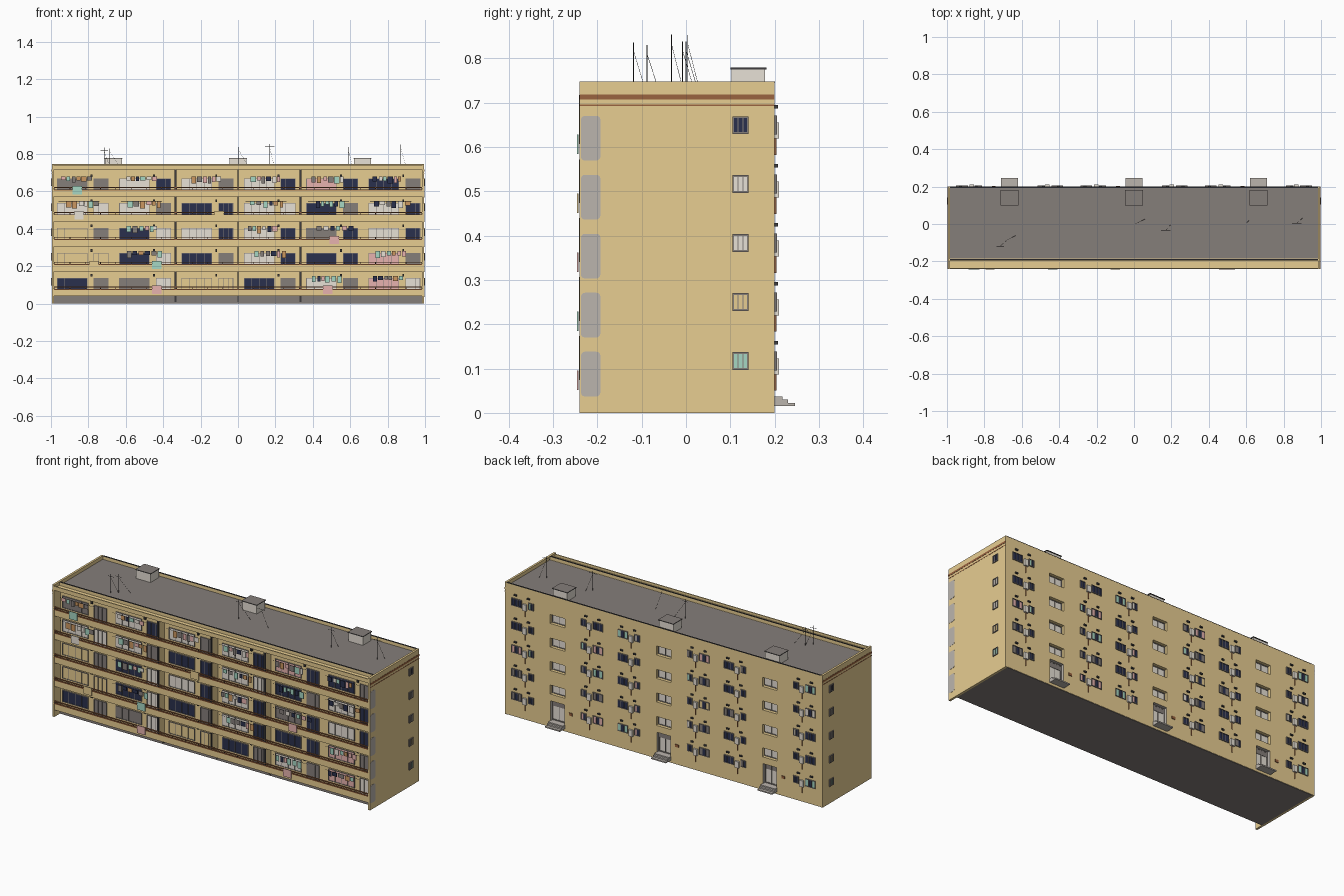
import bpy, bmesh, random
from mathutils import Vector

random.seed(7)
cube = bpy.data.objects.get("Cube")
if cube:
    bpy.data.objects.remove(cube)

COLOURS = {
    "wall": (0.80, 0.61, 0.285), "roof_grey": (0.235, 0.21, 0.195),
    "pale": (0.80, 0.75, 0.67), "dark_metal": (0.05, 0.048, 0.05),
    "brown": (0.32, 0.125, 0.05), "navy": (0.023, 0.03, 0.075),
    "teal": (0.38, 0.68, 0.55), "pink": (0.80, 0.45, 0.43),
    "concrete": (0.50, 0.46, 0.42), "ochre": (0.60, 0.31, 0.12),
}
NAMES = list(COLOURS)
for name, rgb in COLOURS.items():
    m = bpy.data.materials.new(name)
    m.use_nodes = True
    m.diffuse_color = (*rgb, 1)
    m.node_tree.nodes["Principled BSDF"].inputs["Base Color"].default_value = (*rgb, 1)


class Part:
    """A mesh gathered from coloured boxes."""

    def __init__(self, name):
        self.name, self.bm = name, bmesh.new()

    def box(self, x0, x1, y0, y1, z0, z1, colour="wall", top=None, bevel=0):
        geo = bmesh.ops.create_cube(self.bm, size=1)
        size = Vector((x1 - x0, y1 - y0, z1 - z0))
        mid = Vector((x0 + x1, y0 + y1, z0 + z1)) / 2
        for v in geo["verts"]:
            v.co = Vector(a * b for a, b in zip(v.co, size)) + mid
        for f in {f for v in geo["verts"] for f in v.link_faces}:
            up = top and f.calc_center_median().z > z1 - 1e-5
            f.material_index = NAMES.index(top if up else colour)
        if bevel:
            edges = {e for v in geo["verts"] for e in v.link_edges
                     if abs(e.verts[0].co.x - e.verts[1].co.x) > 1e-4}
            bmesh.ops.bevel(self.bm, geom=list(edges), offset=bevel, segments=3,
                            profile=0.5, affect="EDGES")

    def done(self):
        self.bm.normal_update()
        mesh = bpy.data.meshes.new(self.name)
        self.bm.to_mesh(mesh)
        self.bm.free()
        for n in NAMES:
            mesh.materials.append(bpy.data.materials[n])
        obj = bpy.data.objects.new(self.name, mesh)
        bpy.context.collection.objects.link(obj)
        return obj


W, BACK, FRONT, RECESS = 0.995, 0.2, -0.24, -0.185
ROOF, TOP, STEP = 0.727, 0.747, 0.133
FLOORS = [0.04 + STEP * k for k in range(5)]
STAIRS = (-0.665, 0, 0.665)
DEEP = -0.02


def on_face(part, face, u0, u1, d0, d1, z0, z1, colour):
    """Box on a wall: u runs along the wall, d sticks out of it."""
    if face == "front":
        part.box(u0, u1, RECESS - d1, RECESS - d0, z0, z1, colour)
    elif face == "back":
        part.box(u0, u1, BACK + d0, BACK + d1, z0, z1, colour)
    else:
        x = sorted((face * (W + d0), face * (W + d1)))
        part.box(*x, u0, u1, z0, z1, colour)


def window(part, face, u, z0, z1, w, colours, t=0.003, d=0):
    """Row of panes, one per colour, in a thin grey frame."""
    a, b, n = u - w / 2, u + w / 2, len(colours)
    for i, colour in enumerate(colours):
        on_face(part, face, a + w * i / n, a + w * (i + 1) / n, d - 0.002, d + 0.002, z0, z1, colour)
    for i in range(n + 1):
        c = a + w * i / n
        k = t if i in (0, n) else t * 0.5
        on_face(part, face, c - k / 2, c + k / 2, d, d + 0.005, z0, z1, "roof_grey")
    for z in (z0, z1):
        on_face(part, face, a - t / 2, b + t / 2, d, d + 0.005, z - t / 2, z + t / 2, "roof_grey")


# Main body with recessed stair windows and doorways cut into the back
p = Part("main_body")
p.box(-W + 0.01, W - 0.01, RECESS, BACK, 0.002, ROOF, top="roof_grey")
body = p.done()
p = Part("opening_cutter")
for sx in STAIRS:
    p.box(sx - 0.043, sx + 0.043, BACK + DEEP, BACK + 0.02, 0.037, 0.15, "concrete")
    for f in FLOORS[1:]:
        p.box(sx - 0.046, sx + 0.046, BACK + DEEP, BACK + 0.02, f + 0.015, f + 0.066)
cutter = p.done()
cutter.hide_render = True
cutter.hide_set(True)
cutter.display_type = "WIRE"
cut = body.modifiers.new("openings", "BOOLEAN")
cut.object, cut.operation, cut.solver = cutter, "DIFFERENCE", "EXACT"
bpy.context.view_layer.objects.active = body
bpy.ops.object.modifier_apply(modifier=cut.name)
bpy.data.objects.remove(cutter)

# End walls, front eave and foundation
p = Part("end_walls")
for s in (-1, 1):
    x = sorted((s * (W - 0.012), s * W))
    p.box(*x, FRONT, BACK, 0, TOP)
p.done()
p = Part("front_eave")
p.box(-W + 0.01, W - 0.01, FRONT, RECESS, 0.717, ROOF)
p.box(-W + 0.01, W - 0.01, FRONT, FRONT + 0.006, ROOF, 0.74)
p.done()
p = Part("foundation")
p.box(-W + 0.012, W - 0.012, RECESS - 0.004, RECESS, 0, 0.04, "roof_grey")
p.box(-W + 0.012, W - 0.012, RECESS, BACK - 0.002, 0, 0.002, "roof_grey")
p.done()

# Roof parapet with dark cap
p = Part("roof_parapet")
for y in (RECESS - 0.008, BACK - 0.006):
    p.box(-W + 0.012, W - 0.012, y, y + 0.006, ROOF, TOP - 0.002)
    p.box(-W + 0.012, W - 0.012, y - 0.001, y + 0.007, TOP - 0.002, TOP, "dark_metal")
p.done()

# Painted stripes and worn patches on end walls
p = Part("end_wall_paint")
for s in (-1, 1):
    for z0, z1 in ((0.707, 0.718), (0.692, 0.696)):
        on_face(p, s, FRONT, BACK, -0.002, 0.001, z0, z1, "brown")
for f in FLOORS:
    p.box(W - 0.002, W + 0.001, -0.237, -0.193, f - 0.003, f + 0.098, "concrete", bevel=0.009)
p.done()

# Balconies: slabs, parapets, partitions and rails
p = Part("balconies")
for f in FLOORS:
    p.box(-W + 0.01, W - 0.01, FRONT + 0.001, RECESS, f, f + 0.006)
    p.box(-W + 0.01, W - 0.01, FRONT + 0.001, FRONT + 0.007, f, f + 0.034)
for x in (-1 / 3, 0, 1 / 3):
    p.box(x - 0.003, x + 0.003, FRONT + 0.008, RECESS, 0.04, 0.717)
p.done()
p = Part("balcony_rails")
for f in FLOORS:
    p.box(-W + 0.012, W - 0.012, FRONT - 0.001, FRONT + 0.009, f + 0.034, f + 0.039, "brown")
    p.box(-W + 0.012, W - 0.012, FRONT - 0.001, FRONT + 0.007, f + 0.047, f + 0.051, "brown")
    for i in range(25):
        x = -0.98 + 1.96 * i / 24
        p.box(x - 0.0015, x + 0.0015, FRONT + 0.002, FRONT + 0.004, f + 0.036, f + 0.05, "dark_metal")
p.done()
p = Part("front_drainpipes")
for x, r in ((-1 / 3, 0.005), (0, 0.0025), (1 / 3, 0.005)):
    for f in FLOORS:
        p.box(x - r, x + r, FRONT - 0.001, FRONT + 0.008, f + 0.036, f + STEP + 0.012 * (f > 0.5), "dark_metal")
    p.box(x - r, x + r, RECESS - 0.01, RECESS, 0.01, 0.04, "dark_metal")
p.done()

# Front windows and balcony doors, one letter pair per flat, bottom floor first
KEY = {"g": "roof_grey", "w": "pale", "n": "navy", "p": "pink", "y": "wall"}
ROWS = ("ng gw yy ng wg pw", "yy nw ng wn nn pg", "yg nw wn wn gn wn",
        "ww wg nn ww ng wn", "gg wn wg wn pn ng")
p = Part("front_windows")
for f, row in zip(FLOORS, ROWS):
    for i, (wide, door) in enumerate(row.split()):
        x = -1 + i / 3
        window(p, "front", x + 0.113, f + 0.032, f + 0.097, 0.16, [KEY[wide]] * 4)
        window(p, "front", x + 0.268, f + 0.01, f + 0.097, 0.077, [KEY[door]] * 3)
        on_face(p, "front", x + 0.212, x + 0.222, 0, 0.01, f + 0.104, f + 0.118, "dark_metal")
p.done()

# Laundry on lines below the ceilings
p = Part("laundry")
for f, flats in zip(FLOORS, ((4, 5), (1, 3, 5), (1, 3, 4), (0, 1, 3, 4, 5), (0, 1, 2, 3, 4, 5))):
    for i in flats:
        x = -0.96 + i / 3
        p.box(x, x + 0.22, -0.226, -0.225, f + 0.108, f + 0.109, "dark_metal")
        x += random.uniform(0.01, 0.05)
        for _ in range(6):
            w, h = random.uniform(0.016, 0.03), random.uniform(0.018, 0.038)
            c = random.choice(("teal", "pink", "pale", "ochre", "navy", "roof_grey", "teal"))
            p.box(x, x + w, -0.227, -0.224, f + 0.108 - h, f + 0.108, c)
            x += w + random.uniform(0.002, 0.012)
p.done()

# Rugs hung over the balcony rails
p = Part("hanging_rugs")
for x, k, c in ((-0.86, 4, "teal"), (-0.85, 3, "pale"), (-0.435, 1, "teal"), (-0.435, 0, "pink"),
                (0.48, 0, "pink"), (0.515, 2, "pink"), (-0.77, 1, "wall"), (-0.1, 3, "wall")):
    p.box(x - 0.025, x + 0.025, FRONT - 0.006, FRONT - 0.003, FLOORS[k] + 0.012, FLOORS[k] + 0.056, c)
p.done()

# End wall windows
p = Part("end_windows")
for s in (-1, 1):
    for f, c in zip(FLOORS, ("teal", "wall", "pale", "pale", "navy")):
        window(p, s, 0.123, f + 0.059, f + 0.095, 0.033, [c] * 3, t=0.004)
p.done()

# Back windows with air conditioners, vents and pipes
p = Part("back_windows")
q = Part("air_conditioners")
CURTAINS = ("navy",) * 6 + ("pale", "wall", "roof_grey", "roof_grey", "teal", "pink")
for sx in STAIRS:
    for f in FLOORS:
        for s in (-1, 1):
            c = random.choice(CURTAINS)
            window(p, "back", sx + s * 0.255, f + 0.057, f + 0.097, 0.06, [c, "navy", c])
            window(p, "back", sx + s * 0.165, f + 0.059, f + 0.095, 0.03, ["navy", random.choice(CURTAINS)])
            x = sx + s * 0.202
            on_face(q, "back", x - 0.012, x + 0.012, 0, 0.01, f + 0.047, f + 0.083, "pale")
            on_face(q, "back", x - 0.0015, x + 0.0015, 0, 0.004, f + 0.01, f + 0.047, "brown")
            for v in (0.18, 0.262):
                on_face(q, "back", sx + s * v - 0.008, sx + s * v + 0.008, 0, 0.007, f + 0.114, f + 0.122, "dark_metal")
    for f in FLOORS[1:]:
        window(p, "back", sx, f + 0.018, f + 0.063, 0.086, ["pale"] * 2, d=DEEP)
p.done()
q.done()

# Entrances: recessed door, sign and steps
p = Part("entrances")
for sx in STAIRS:
    window(p, "back", sx, 0.041, 0.146, 0.078, ["pale"] * 2, t=0.005, d=DEEP)
    on_face(p, "back", sx - 0.039, sx + 0.039, DEEP, DEEP + 0.004, 0.118, 0.146, "roof_grey")
    on_face(p, "back", sx - 0.095, sx - 0.075, 0, 0.004, 0.1, 0.115, "brown")
    for depth, z in ((0.018, 0.037), (0.03, 0.03), (0.046, 0.022)):
        on_face(p, "back", sx - 0.046, sx + 0.046, 0, depth, 0.015, z, "concrete")
p.done()

# Roof stair housings
p = Part("roof_housings")
for sx in STAIRS:
    p.box(sx - 0.045, sx + 0.045, 0.103, 0.178, ROOF, 0.775, "pale")
    p.box(sx - 0.048, sx + 0.048, 0.1, 0.181, 0.775, 0.779, "dark_metal", top="roof_grey")
p.done()


# Aerials with crossbars and guy wires
def wires(name, paths, radius):
    cu = bpy.data.curves.new(name, "CURVE")
    cu.dimensions, cu.bevel_depth, cu.bevel_resolution = "3D", radius, 0
    cu.use_fill_caps = True
    for a, b in paths:
        s = cu.splines.new("POLY")
        s.points.add(1)
        s.points[0].co, s.points[1].co = (*a, 1), (*b, 1)
    cu.materials.append(bpy.data.materials["dark_metal"])
    bpy.context.collection.objects.link(bpy.data.objects.new(name, cu))


masts, guys = [], []
for x, y, top, bar, gx in ((-0.715, -0.118, 0.835, 0.02, 0.03), (-0.685, -0.088, 0.83, 0.02, 0.055),
                           (0.005, 0, 0.838, 0.018, 0.055), (0.17, -0.033, 0.853, 0.025, 0.025),
                           (0.59, -0.008, 0.838, 0.022, 0.025), (0.87, 0.004, 0.852, 0.025, 0.03)):
    masts.append(((x, y, ROOF), (x, y, top)))
    masts.append(((x - bar, y, top - 0.014), (x + bar, y, top - 0.014)))
    guys.append(((x, y, top - 0.02), (x + gx, y + 0.027, ROOF)))
wires("aerial_masts", masts, 0.001)
wires("aerial_guy_wires", guys, 0.0006)
